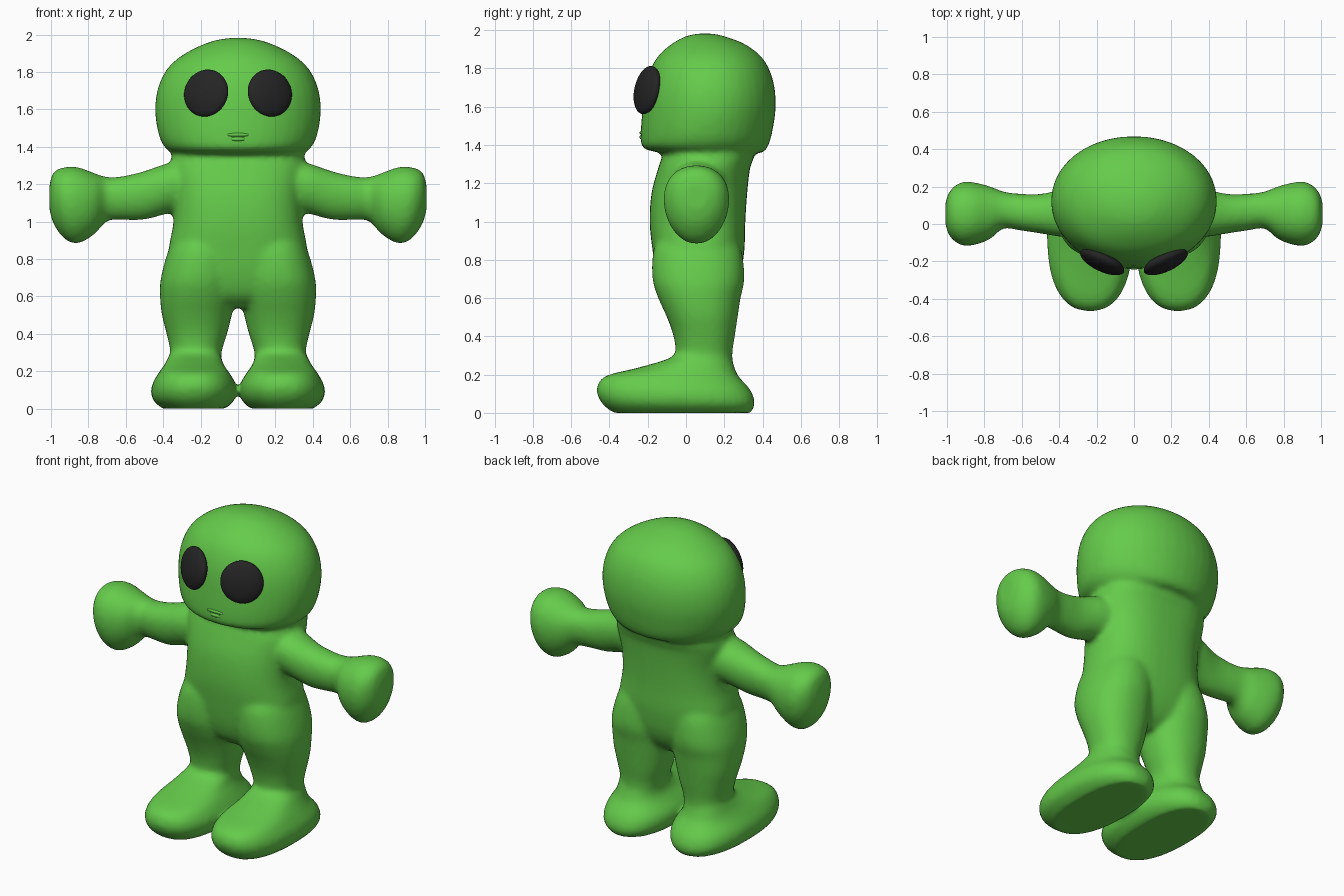
import bpy, bmesh, math
from mathutils import Vector, Matrix

if "Cube" in bpy.data.objects:
    bpy.data.objects.remove(bpy.data.objects["Cube"])


def material(name, rgb):
    m = bpy.data.materials.new(name)
    m.diffuse_color = (*rgb, 1)
    m.use_nodes = True
    m.node_tree.nodes["Principled BSDF"].inputs["Base Color"].default_value = m.diffuse_color
    return m


GREEN = material("green skin", (0.13, 0.60, 0.07))
BLACK = material("dark eye", (0.018, 0.018, 0.018))


def catmull(p, steps=4):
    """Smoothly interpolate a list of section tuples."""
    out = []
    for i in range(len(p) - 1):
        a, b, c, d = p[max(i - 1, 0)], p[i], p[i + 1], p[min(i + 2, len(p) - 1)]
        for s in range(steps):
            t = s / steps
            out.append([0.5 * (2 * B + (C - A) * t + (2 * A - 5 * B + 4 * C - D) * t * t
                        + (3 * B - A - 3 * C + D) * t ** 3) for A, B, C, D in zip(a, b, c, d)])
    return out + [list(p[-1])]


def loft(bm, sections, place, power=2.0, taper=0.0, n=40):
    """Closed skin through sections (along, centre_u, centre_v, radius_u, radius_v)."""
    rings = []
    for t, cu, cv, ru, rv in catmull(sections):
        ring = []
        for k in range(n):
            a = 2 * math.pi * k / n
            c, s = math.cos(a), math.sin(a)
            u = math.copysign(abs(c) ** (2 / power), c) * (1 + taper * s)
            v = math.copysign(abs(s) ** (2 / power), s)
            ring.append(bm.verts.new(place(t, cu + ru * u, cv + rv * v)))
        rings.append(ring)
    for r, q in zip(rings, rings[1:]):
        for k in range(n):
            bm.faces.new((r[k], r[(k + 1) % n], q[(k + 1) % n], q[k]))
    bm.faces.new(rings[0][::-1])
    bm.faces.new(rings[-1])


TORSO = [(.54, 0, .06, .10, .10), (.60, 0, .06, .25, .17), (.70, 0, .065, .36, .215),
         (.85, 0, .065, .37, .24), (1.0, 0, .06, .345, .25), (1.15, 0, .07, .345, .25),
         (1.28, 0, .095, .365, .24), (1.34, 0, .115, .355, .24), (1.42, 0, .12, .34, .22)]
HEAD = [(1.36, 0, .13, .33, .27), (1.385, 0, .10, .38, .325), (1.45, 0, .105, .42, .342),
        (1.58, 0, .12, .443, .348), (1.70, 0, .125, .432, .338), (1.80, 0, .125, .39, .308),
        (1.87, 0, .122, .325, .263), (1.93, 0, .115, .225, .187), (1.968, 0, .10, .125, .10),
        (1.982, 0, .10, .04, .04)]
LEG = [(.15, .235, .10, .13, .15), (.30, .225, .095, .137, .147), (.40, .22, .095, .162, .16),
       (.50, .22, .085, .187, .185), (.60, .215, .07, .202, .215), (.70, .21, .065, .202, .24),
       (.85, .19, .06, .18, .23), (.95, .17, .06, .14, .18)]
FOOT = [(.0, .235, -.02, .17, .36), (.05, .237, -.04, .22, .40), (.12, .235, -.065, .227, .402),
        (.19, .235, -.075, .19, .35), (.235, .235, .0, .158, .255), (.28, .23, .07, .14, .17),
        (.32, .225, .095, .125, .135)]
ARM = [(.20, .08, 1.19, .14, .13), (.36, .06, 1.18, .13, .135), (.50, .055, 1.14, .105, .13),
       (.62, .065, 1.125, .097, .117), (.70, .075, 1.12, .098, .118), (.77, .06, 1.095, .14, .165),
       (.86, .055, 1.087, .167, .205), (.93, .055, 1.10, .165, .19), (.985, .055, 1.125, .12, .14),
       (1.008, .055, 1.13, .06, .07)]

# Body: all soft limbs lofted, then fused into one smooth skin
bm = bmesh.new()
loft(bm, TORSO, lambda t, u, v: (u, v, t), 2.5)
loft(bm, HEAD, lambda t, u, v: (u, v, t), 2.05)
for side in (-1, 1):
    loft(bm, LEG, lambda t, u, v: (side * u, v, t), 2.2)
    loft(bm, FOOT, lambda t, u, v: (side * u, v, t), 2.4)
    loft(bm, ARM, lambda t, u, v: (side * t, u, v), 2.1, taper=.12)
bmesh.ops.recalc_face_normals(bm, faces=bm.faces)
mesh = bpy.data.meshes.new("body")
bm.to_mesh(mesh)
bm.free()
mesh.materials.append(GREEN)
body = bpy.data.objects.new("body", mesh)
bpy.context.collection.objects.link(body)
fuse = body.modifiers.new("fuse", 'REMESH')
fuse.mode = 'VOXEL'
fuse.voxel_size = 0.016
fuse.use_smooth_shade = True
soften = body.modifiers.new("soften", 'SMOOTH')
soften.factor = 0.5
soften.iterations = 8


def ellipsoid(name, centre, facing, scale, mat):
    """Smooth ellipsoid whose local -y points along facing."""
    bm = bmesh.new()
    bmesh.ops.create_uvsphere(bm, u_segments=32, v_segments=20, radius=1)
    rot = Vector(facing).to_track_quat('-Y', 'Z').to_matrix().to_4x4()
    bm.transform(Matrix.Translation(centre) @ rot @ Matrix.Diagonal((*scale, 1)))
    for f in bm.faces:
        f.smooth = True
    me = bpy.data.meshes.new(name)
    bm.to_mesh(me)
    bm.free()
    me.materials.append(mat)
    bpy.context.collection.objects.link(bpy.data.objects.new(name, me))


# Eyes: large flattened lenses turned outward
for side, label in ((-1, "right_eye"), (1, "left_eye")):
    ellipsoid(label, (side * .17, -.203, 1.687), (side * .42, -.9, .2), (.128, .045, .128), BLACK)

# Mouth: small pair of lips
ellipsoid("upper_lip", (0, -.225, 1.462), (0, -1, .3), (.066, .018, .012), GREEN)
ellipsoid("lower_lip", (0, -.225, 1.442), (0, -1, -.2), (.045, .018, .014), GREEN)
